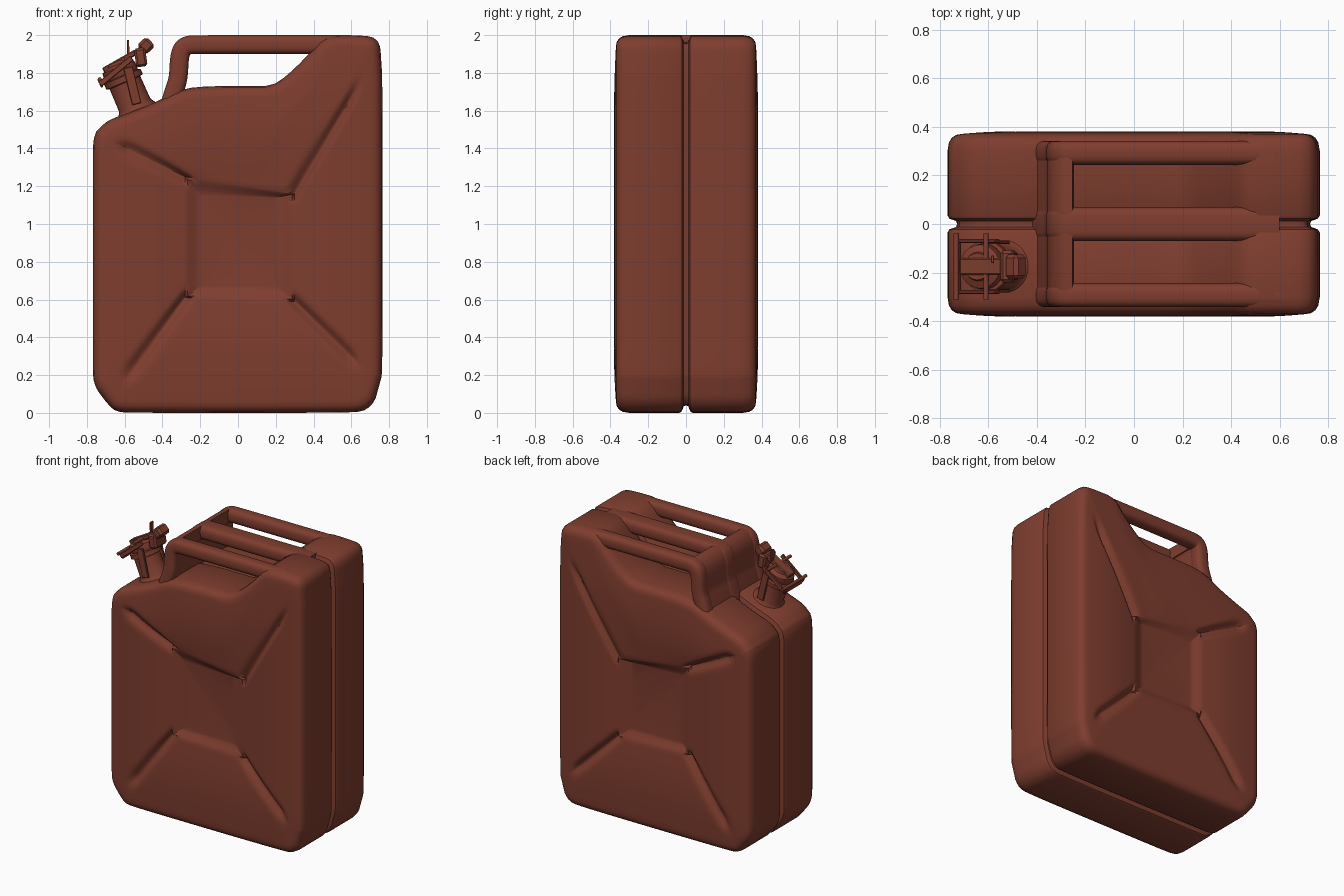
import bpy, bmesh, math
from mathutils import Vector, Matrix

cube = bpy.data.objects.get("Cube")
if cube:
    bpy.data.objects.remove(cube, do_unlink=True)

paint = bpy.data.materials.new("rust red paint")
paint.use_nodes = True
COLOR = (0.21, 0.047, 0.028, 1)
paint.diffuse_color = COLOR
paint.node_tree.nodes["Principled BSDF"].inputs["Base Color"].default_value = COLOR


def finish(name, bm, smooth=40):
    bmesh.ops.recalc_face_normals(bm, faces=bm.faces)
    mesh = bpy.data.meshes.new(name)
    bm.to_mesh(mesh)
    bm.free()
    mesh.materials.append(paint)
    obj = bpy.data.objects.new(name, mesh)
    bpy.context.collection.objects.link(obj)
    bpy.ops.object.select_all(action='DESELECT')
    obj.select_set(True)
    bpy.context.view_layer.objects.active = obj
    bpy.ops.object.shade_smooth_by_angle(angle=math.radians(smooth))
    return obj


def soften(points, rounds=2):
    """Cut the corners of an open path, keeping its ends."""
    pts = [Vector(p) for p in points]
    for _ in range(rounds):
        cut = [pts[0]]
        for a, b in zip(pts, pts[1:]):
            cut += [a.lerp(b, 0.25), a.lerp(b, 0.75)]
        pts = cut + [pts[-1]]
    return pts


def along(pts, s):
    """Point at fraction s of the path length."""
    lengths = [(b - a).length for a, b in zip(pts, pts[1:])]
    left = s * sum(lengths)
    for a, b, d in zip(pts, pts[1:], lengths):
        if left <= d and d > 0:
            return a.lerp(b, left / d)
        left -= d
    return pts[-1].copy()


def bridge(bm, rows):
    for a, b in zip(rows, rows[1:]):
        n = len(a)
        for i in range(n):
            bm.faces.new((a[i], a[(i + 1) % n], b[(i + 1) % n], b[i]))


# Can body: four outline sides, each running to one side of the sunken centre
M = 44
BL, BR, TR, TL = (-.70, .06), (.76, .19), (.76, 1.84), (-.75, 1.49)
sides = [
    [BL, (-.65, .005), (-.55, 0), (.55, 0), (.71, .01), BR],
    [BR, (.765, .26), (.765, 1.76), TR],
    [TR, (.75, 1.99), (.62, 2.0), (.45, 2.0), (.38, 1.9), (.2, 1.73), (.1, 1.73),
     (-.22, 1.73), (-.34, 1.70), (-.42, 1.65), (-.6, 1.58), (-.69, 1.55), TL],
    [TL, (-.768, 1.44), (-.768, 1.3), (-.768, .3), (-.768, .15), BL],
]
rim = [(-.28, .61), (.3, .59), (.3, 1.16), (-.28, 1.25)]
floor = [(-.2, .67), (.2, .67), (.2, 1.14), (-.2, 1.15)]

outline, rim_loop, floor_loop, params = [], [], [], []
for k, side in enumerate(sides):
    path = soften(side)
    for j in range(M):
        u = j / M
        s = 0.3 * u + 0.35 * (1 - math.cos(math.pi * u))
        outline.append(along(path, s))
        rim_loop.append(Vector(rim[k]).lerp(Vector(rim[(k + 1) % 4]), s))
        floor_loop.append(Vector(floor[k]).lerp(Vector(floor[(k + 1) % 4]), s))
        params.append(k)
N = len(outline)
inward = []
for i in range(N):
    t = (outline[(i + 1) % N] - outline[i - 1]).normalized()
    inward.append(Vector((-t.y, t.x)))

bm = bmesh.new()
rows = []


def row(points, depths):
    rows.append([bm.verts.new((p.x, -d, p.y)) for p, d in zip(points, depths)])


# seam channel, side wall and rounded edge
for inset, depth in [(.04, 0), (.036, .012), (.008, .022), (0, .036), (0, .30), (.006, .335),
                     (.018, .355), (.036, .367), (.06, .371)]:
    edge = [p + n * inset for p, n in zip(outline, inward)]
    row(edge, [depth] * N)

# side panels, with creases running along the four diagonals
STEPS = 22
for r in range(1, STEPS + 1):
    t = r / STEPS
    pts = [a.lerp(b, t) for a, b in zip(edge, rim_loop)]
    depths = []
    for i, p in enumerate(pts):
        k = params[i]
        gap = min((p - pts[k * M]).length, (p - pts[(k + 1) * M % N]).length)
        crease = .03 * min(1, max(0, t - .12) / .15) * math.exp(-(gap / .035) ** 2)
        depths.append(.371 + .012 * math.sin(math.pi * t) - .012 * t * t - crease)
    row(pts, depths)

# sloped wall of the sunken centre, then its floor
for t, drop in [(.15, .003), (.4, .013), (.7, .026), (.9, .031), (1, .032)]:
    row([a.lerp(b, t) for a, b in zip(rim_loop, floor_loop)], [.358 - drop] * N)
bridge(bm, rows)
bm.faces.new(rows[-1])
body = finish("can_body", bm)
mirror = body.modifiers.new("Mirror", 'MIRROR')
mirror.use_axis = (False, True, False)


# Handles
def bar(name, points, y, half_width, half_height):
    """Sweep a rounded cross-section along a path in the xz plane."""
    pts = soften(points, 3)
    bm = bmesh.new()
    rows = []
    for i, p in enumerate(pts):
        t = (pts[min(i + 1, len(pts) - 1)] - pts[max(i - 1, 0)]).normalized()
        n = Vector((-t.y, t.x))
        ring = []
        for q in range(20):
            a = math.tau * (q + .5) / 20
            c, s = math.cos(a), math.sin(a)
            h = half_height * math.copysign(abs(s) ** .7, s)
            w = (half_width - half_height) * math.copysign(1, c) + half_height * math.copysign(abs(c) ** .7, c)
            ring.append(bm.verts.new((p.x + n.x * h, y + w, p.y + n.y * h)))
        rows.append(ring)
    bridge(bm, rows)
    bm.faces.new(rows[0])
    bm.faces.new(rows[-1])
    return finish(name, bm, 50)


post = [(-.37, 1.6), (-.34, 1.70), (-.315, 1.77), (-.31, 1.9), (-.28, 1.948)]
grip = post + [(-.2, 1.95), (.35, 1.95), (.6, 1.95)]
bar("centre_handle", grip, 0, .07, .05)
bar("front_handle", grip, -.293, .05, .05)
bar("back_handle", grip, .293, .05, .05)
bar("handle_end_wall", post + [(-.25, 1.95)], 0, .335, .045)

# Spout: parts are placed in a frame tilted with the shoulder
tilt = Matrix.Translation((-.545, -.175, 1.575)) @ Matrix.Rotation(math.radians(-23.5), 4, 'Y')


def turned(name, profile, x=0.02, sides=28):
    """Lathe a list of (radius, height) points about the spout axis."""
    bm = bmesh.new()
    rows = []
    for radius, z in profile:
        rows.append([bm.verts.new(tilt @ Vector((x + radius * math.cos(math.tau * i / sides),
                                                 radius * math.sin(math.tau * i / sides), z)))
                     for i in range(sides)])
    bridge(bm, rows)
    bm.faces.new(rows[0])
    bm.faces.new(rows[-1])
    finish(name, bm, 35)


def block(name, centre, size, turn=0):
    bm = bmesh.new()
    place = tilt @ Matrix.Translation(centre) @ Matrix.Rotation(math.radians(turn), 4, 'Y')
    bmesh.ops.create_cube(bm, size=1, matrix=place @ Matrix.Diagonal((*size, 1)))
    bmesh.ops.bevel(bm, geom=bm.edges[:], offset=min(size) * .2, segments=1, affect='EDGES')
    finish(name, bm, 20)


def pin(name, x, z, length, radius):
    bm = bmesh.new()
    place = tilt @ Matrix.Translation((x, 0, z)) @ Matrix.Rotation(math.pi / 2, 4, 'X')
    bmesh.ops.create_cone(bm, cap_ends=True, segments=12, radius1=radius, radius2=radius,
                          depth=length, matrix=place)
    finish(name, bm)


turned("spout_neck", [(.14, -.04), (.135, .0), (.105, .025), (.09, .05), (.088, .19)])
turned("spout_collar", [(.088, .18), (.105, .185), (.105, .215), (.088, .22)])
turned("spout_cap", [(.09, .22), (.095, .235), (.09, .27), (.06, .285), (.055, .3)])
block("cap_strap", (.04, 0, .295), (.2, .07, .03), -6)
block("cap_hinge", (.15, 0, .27), (.06, .13, .1), 15)
block("cap_lever_tip", (.2, 0, .315), (.07, .1, .07), -20)
pin("latch_pin", -.095, .25, .27, .011)
pin("lever_pin", .06, .30, .27, .011)
for label, sign in (("front", -1), ("back", 1)):
    block(label + "_lever_arm", (.0, sign * .105, .255), (.22, .016, .03), -16)
    block(label + "_neck_clamp", (.05, sign * .1, .15), (.05, .016, .2), 10)
block("safety_tab", (.11, .03, .345), (.012, .03, .08), 23)
block("latch_plate", (-.1, 0, .23), (.014, .2, .05), 0)
